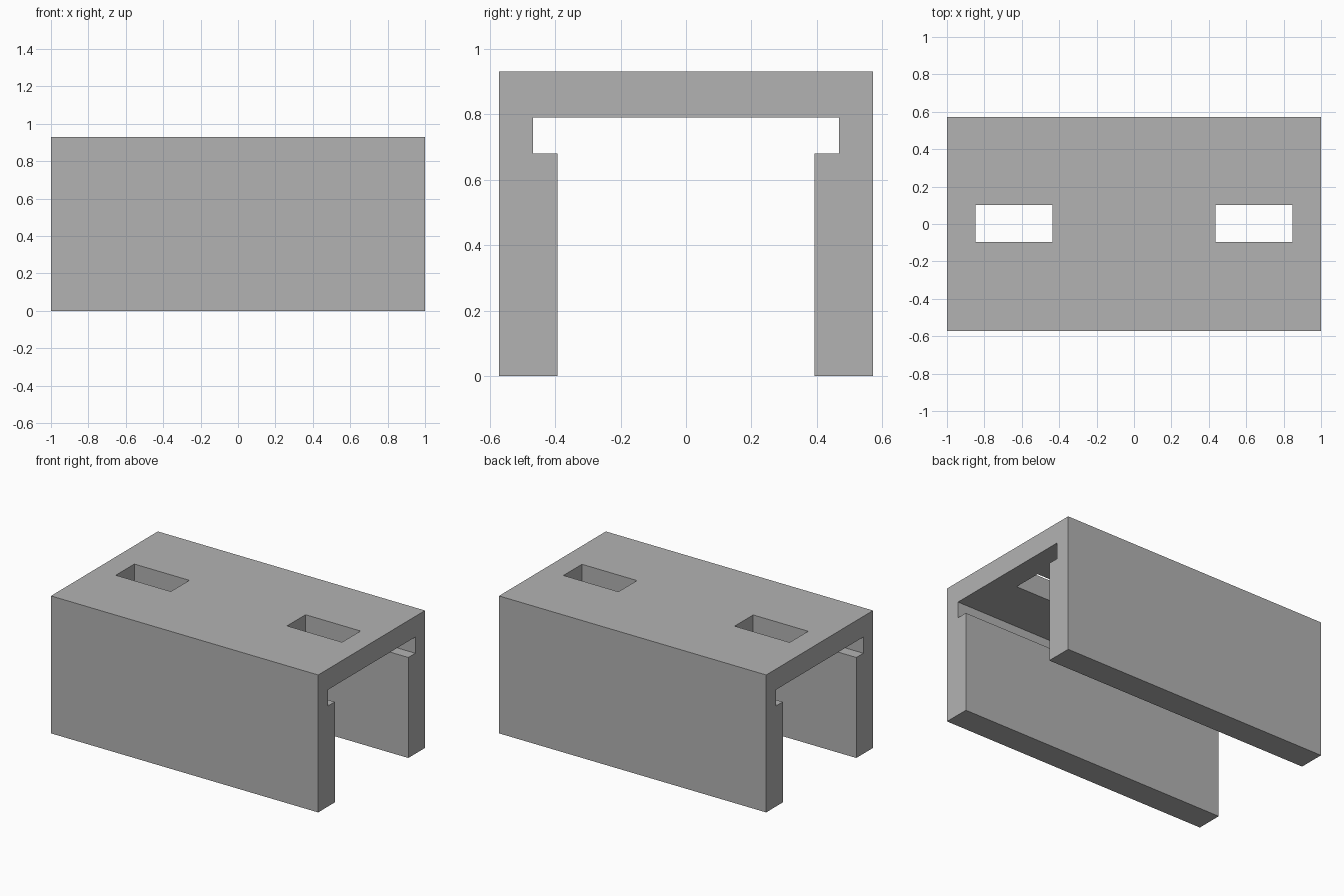
import bpy
import bmesh

cube = bpy.data.objects.get("Cube")
if cube:
    bpy.data.objects.remove(cube, do_unlink=True)

LENGTH, HALF_WIDTH, HEIGHT = 2.0, 0.571, 0.93
LEG_INNER, GROOVE_INNER = 0.393, 0.468
GROOVE_FLOOR, ROOF_UNDERSIDE = 0.68, 0.79

# Single grey material
grey = bpy.data.materials.new("plain grey")
grey.use_nodes = True
colour = (0.45, 0.45, 0.45, 1)
grey.diffuse_color = colour
grey.node_tree.nodes["Principled BSDF"].inputs["Base Color"].default_value = colour


def make_object(name, bm):
    bmesh.ops.recalc_face_normals(bm, faces=bm.faces)
    mesh = bpy.data.meshes.new(name)
    bm.to_mesh(mesh)
    bm.free()
    obj = bpy.data.objects.new(name, mesh)
    bpy.context.collection.objects.link(obj)
    mesh.materials.append(grey)
    return obj


# Channel body: mirrored half profile extruded along x
half = [(HALF_WIDTH, HEIGHT), (HALF_WIDTH, 0), (LEG_INNER, 0),
        (LEG_INNER, GROOVE_FLOOR), (GROOVE_INNER, GROOVE_FLOOR),
        (GROOVE_INNER, ROOF_UNDERSIDE)]
profile = half + [(-y, z) for y, z in reversed(half)]
bm = bmesh.new()
end = bm.faces.new([bm.verts.new((-LENGTH / 2, y, z)) for y, z in profile])
sweep = bmesh.ops.extrude_face_region(bm, geom=[end], use_keep_orig=True)
moved = [v for v in sweep["geom"] if isinstance(v, bmesh.types.BMVert)]
bmesh.ops.translate(bm, verts=moved, vec=(LENGTH, 0, 0))
body = make_object("channel_body", bm)

# Two rectangular slots through the roof
for side, name in ((-1, "right_slot_cutter"), (1, "left_slot_cutter")):
    bm = bmesh.new()
    bmesh.ops.create_cube(bm, size=1)
    bmesh.ops.scale(bm, verts=bm.verts, vec=(0.412, 0.198, 0.4))
    bmesh.ops.translate(bm, verts=bm.verts, vec=(side * 0.641, 0.002, HEIGHT - 0.07))
    cutter = make_object(name, bm)
    cutter.hide_render = True
    cutter.hide_viewport = True
    cutter.display_type = 'WIRE'
    cut = body.modifiers.new(name, 'BOOLEAN')
    cut.operation = 'DIFFERENCE'
    cut.solver = 'EXACT'
    cut.object = cutter
